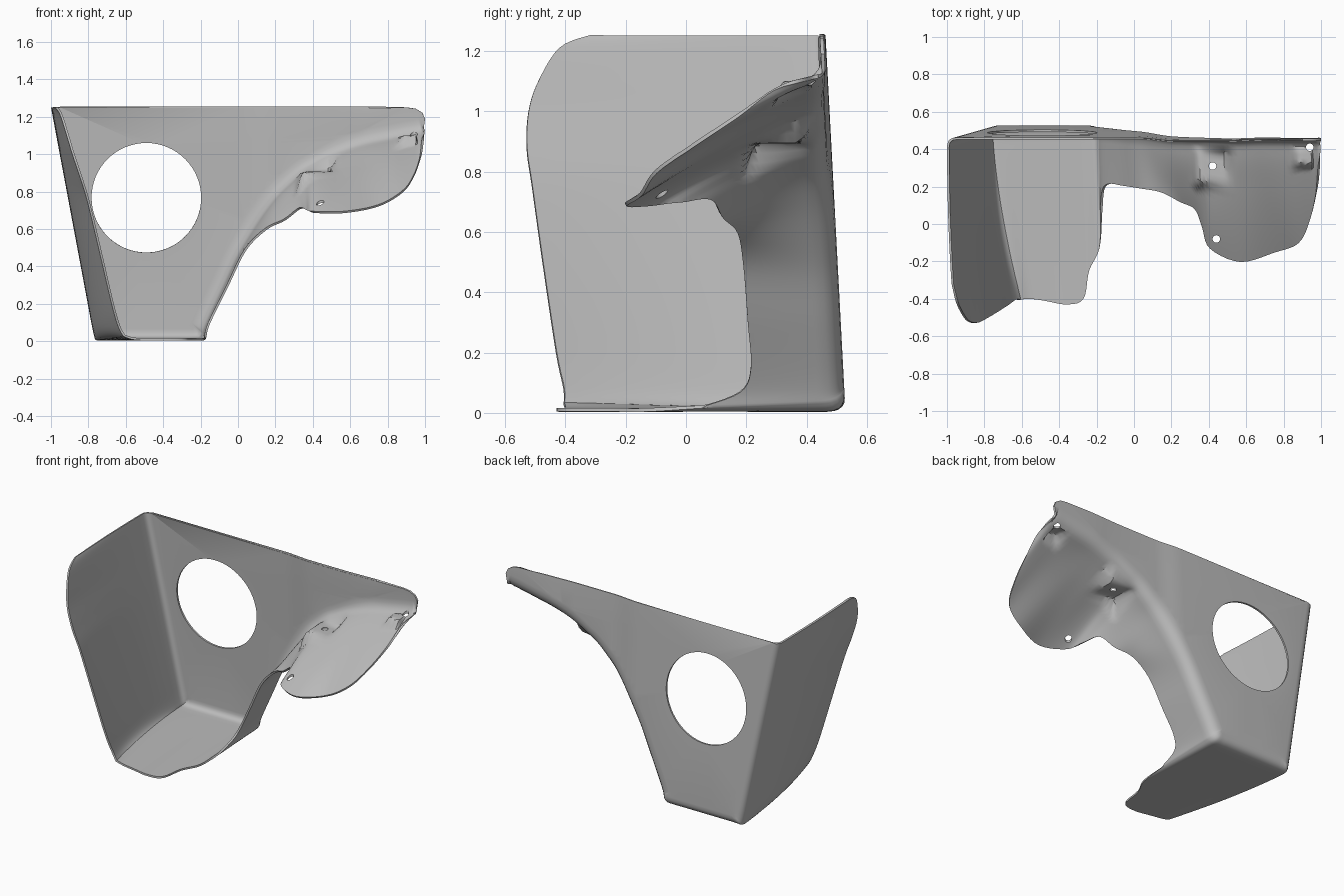
import bpy, bmesh, math
from mathutils import Vector

if "Cube" in bpy.data.objects:
    bpy.data.objects.remove(bpy.data.objects["Cube"])

TOP = 1.25
THICK = 0.012
STEPS = 5       # samples between two key rows
FILLET = 5      # steps around the crease
ACROSS = 20     # steps from crease to free edge


def ramp(v, low, high):
    """Smooth step from 0 at low to 1 at high."""
    w = max(0, min(1, (v - low) / (high - low)))
    return w * w * (3 - 2 * w)


def panel_point(x, z):
    """Point on the leaning back panel."""
    return Vector((x, 0.457 + 0.053 * (TOP - z), z))


# Key rows: crease x, z on the back panel, then free edge x, y, z
side_free_edge = [(-.97, -.32, TOP), (-.945, -.42, 1.21), (-.91, -.49, 1.10),
                  (-.88, -.522, 1.0), (-.84, -.528, .88), (-.80, -.51, .75),
                  (-.74, -.475, .5), (-.67, -.43, .2), (-.635, -.405, .08)]
side_rows = [(-.76 - .187 * z, z) + (x, y, z) for x, y, z in side_free_edge]
side_rows.append((-.76, .01, -.608, -.405, .03))

floor_rows = [side_rows[-1], (-.69, .01, -.56, -.40, .014), (-.58, .01, -.48, -.41, .01),
              (-.45, .01, -.36, -.43, .01), (-.34, .01, -.27, -.40, .01),
              (-.26, .01, -.24, -.25, .01), (-.21, .015, -.185, -.13, .01),
              (-.185, .04, -.175, .05, .02)]

wing_rows = [floor_rows[-1],
             (-.17, .08, -.165, .18, .07), (-.14, .15, -.13, .215, .15),
             (-.07, .30, -.055, .205, .30), (.01, .47, .04, .19, .49),
             (.10, .62, .15, .17, .60), (.20, .76, .25, .12, .65),
             (.28, .84, .33, .08, .71), (.35, .90, .37, -.02, .70),
             (.42, .94, .41, -.13, .69), (.53, 1.0, .57, -.20, .69),
             (.66, 1.05, .75, -.15, .725), (.80, 1.08, .88, -.10, .80),
             (.90, 1.10, .94, .02, .885), (.96, 1.11, .975, .17, .985),
             (.985, 1.115, .988, .30, 1.075), (.995, 1.12, .995, .42, 1.11)]


def smooth_rows(rows):
    """Catmull-Rom samples through the key rows."""
    out = []
    last = len(rows) - 1
    for i in range(last):
        a, b, c, d = (rows[max(0, min(last, i + k))] for k in (-1, 0, 1, 2))
        for s in range(STEPS):
            t = s / STEPS
            out.append([q + .5 * t * (r - p + t * (2*p - 5*q + 4*r - e + t * (3*(q - r) + e - p)))
                        for p, q, r, e in zip(a, b, c, d)])
    out.append(list(rows[-1]))
    return out


def per_row(side, floor, wing):
    """One value per row, blended where the parts meet."""
    values = [side] * (len(parts[0]) - 1) + [floor] * (len(parts[1]) - 1) + [wing] * len(parts[2])
    for _ in range(8):
        windows = [values[max(0, i - 1):i + 2] for i in range(len(values))]
        values = [sum(w) / len(w) for w in windows]
    return values


def crease_neighbour(i, step):
    """Crease point a short way along the path from row i."""
    here = Vector(rows[i][:2])
    while 0 <= i + step < len(rows):
        i += step
        if (Vector(rows[i][:2]) - here).length > .06:
            break
    return Vector(rows[i][:2])


def raise_pad(p, cx, cy, z, half_x, half_y):
    """Flatten the wing into a level mounting pad."""
    d = max(abs(p.x - cx) / half_x, abs(p.y - cy) / half_y)
    return Vector((p.x, p.y, p.z + (z - p.z) * (1 - ramp(d, .9, 1.6))))


parts = [smooth_rows(r) for r in (side_rows, floor_rows, wing_rows)]
rows = parts[0][:-1] + parts[1][:-1] + parts[2]
radii = per_row(.045, .055, .075)
bends = per_row(2.2, 1, 1)

# Curved wall: side, floor and wing in one strip
bm = bmesh.new()
grid = []
for i, (cx, cz, ex, ey, ez) in enumerate(rows):
    tangent = (crease_neighbour(i, 1) - crease_neighbour(i, -1)).normalized()
    crease, edge = panel_point(cx, cz), Vector((ex, ey, ez))
    reach = edge - crease
    r = min(radii[i], .4 * reach.length)
    inset = panel_point(cx - tangent.y * r, min(TOP, cz + tangent.x * r))
    bend = bends[i] + .6 * ramp(cx, 0, .15) - .35 * ramp(cx, .38, .55)
    first = r / reach.length

    def across(t):
        """Wall curving away from the crease towards the free edge."""
        s = t ** bend
        return crease + Vector((reach.x * s, reach.y * t, reach.z * s))

    start = across(first)
    line = []
    for k in range(FILLET):
        t = k / FILLET
        line.append(inset * (1 - t) ** 2 + crease * 2 * t * (1 - t) + start * t * t)
    line += [across(first + (1 - first) * k / ACROSS) for k in range(ACROSS + 1)]
    if cx > .2:
        line[FILLET:] = [raise_pad(p, .42, .31, .9, .07, .08) for p in line[FILLET:]]
    if .7 < cx < .95:
        line[FILLET:] = [raise_pad(p, .94, .39, 1.095, .06, .06) for p in line[FILLET:]]
    grid.append([bm.verts.new(p) for p in line])
for a, b in zip(grid, grid[1:]):
    for k in range(len(a) - 1):
        bm.faces.new((a[k], a[k + 1], b[k + 1], b[k]))

# Back panel with round opening
corner = [bm.verts.new(panel_point(x, z)) for x, z in
          ((1.0, 1.19), (.985, 1.222), (.95, 1.243), (.9, TOP))]
outline = [line[0] for line in grid] + corner
opening = []
for k in range(64):
    a = math.tau * k / 64
    opening.append(bm.verts.new(panel_point(-.49 + .293 * math.cos(a), .767 + .293 * math.sin(a))))
border = []
for loop in (outline, opening):
    for a, b in zip(loop, loop[1:] + loop[:1]):
        border.append(bm.edges.get((a, b)) or bm.edges.new((a, b)))
fill = bmesh.ops.triangle_fill(bm, use_beauty=True, edges=border, normal=(0, -1, 0))
panel_faces = [f for f in fill["geom"] if isinstance(f, bmesh.types.BMFace)]

# Shallow step in the back panel beside the wing
for x in (.02, .06, .10, .14, .18, .22, .5, .6, .7):
    geom = panel_faces + list({e for f in panel_faces for e in f.edges})
    geom += list({v for f in panel_faces for v in f.verts})
    cut = bmesh.ops.bisect_plane(bm, geom=geom, plane_co=(x, 0, 0), plane_no=(1, 0, 0))
    panel_faces = [f for f in cut["geom"] if isinstance(f, bmesh.types.BMFace)]
for v in bm.verts:
    depth = .015 * ramp(v.co.x, .02, .22) - .008 * ramp(v.co.x, .5, .7)
    v.co.y -= depth * ramp(v.co.y, .2, .42)
bmesh.ops.recalc_face_normals(bm, faces=bm.faces)

mesh = bpy.data.meshes.new("shroud_panel")
bm.to_mesh(mesh)
bm.free()
panel = bpy.data.objects.new("shroud_panel", mesh)
bpy.context.collection.objects.link(panel)

# Grey material
grey = bpy.data.materials.new("plain_grey")
grey.use_nodes = True
colour = (.5, .5, .5, 1)
grey.diffuse_color = colour
grey.node_tree.nodes["Principled BSDF"].inputs["Base Color"].default_value = colour
mesh.materials.append(grey)

# Sheet thickness and bolt holes
solid = panel.modifiers.new("thickness", 'SOLIDIFY')
solid.thickness = THICK
solid.offset = 0
cutters = []
for x, y, z in ((.42, .31, .9), (.94, .41, 1.1), (.44, -.08, .71)):
    bpy.ops.mesh.primitive_cylinder_add(vertices=24, radius=.02, depth=.12, location=(x, y, z))
    cutter = bpy.context.object
    cutter.name = "bolt_hole_cutter"
    cutter.hide_render = True
    cutters.append(cutter)
    cut = panel.modifiers.new("bolt_hole", 'BOOLEAN')
    cut.object = cutter
    cut.operation = 'DIFFERENCE'

bpy.ops.object.select_all(action='DESELECT')
panel.select_set(True)
bpy.context.view_layer.objects.active = panel
for name in [m.name for m in panel.modifiers]:
    bpy.ops.object.modifier_apply(modifier=name)
for cutter in cutters:
    bpy.data.objects.remove(cutter)
bpy.ops.object.shade_smooth_by_angle(angle=math.radians(35))
